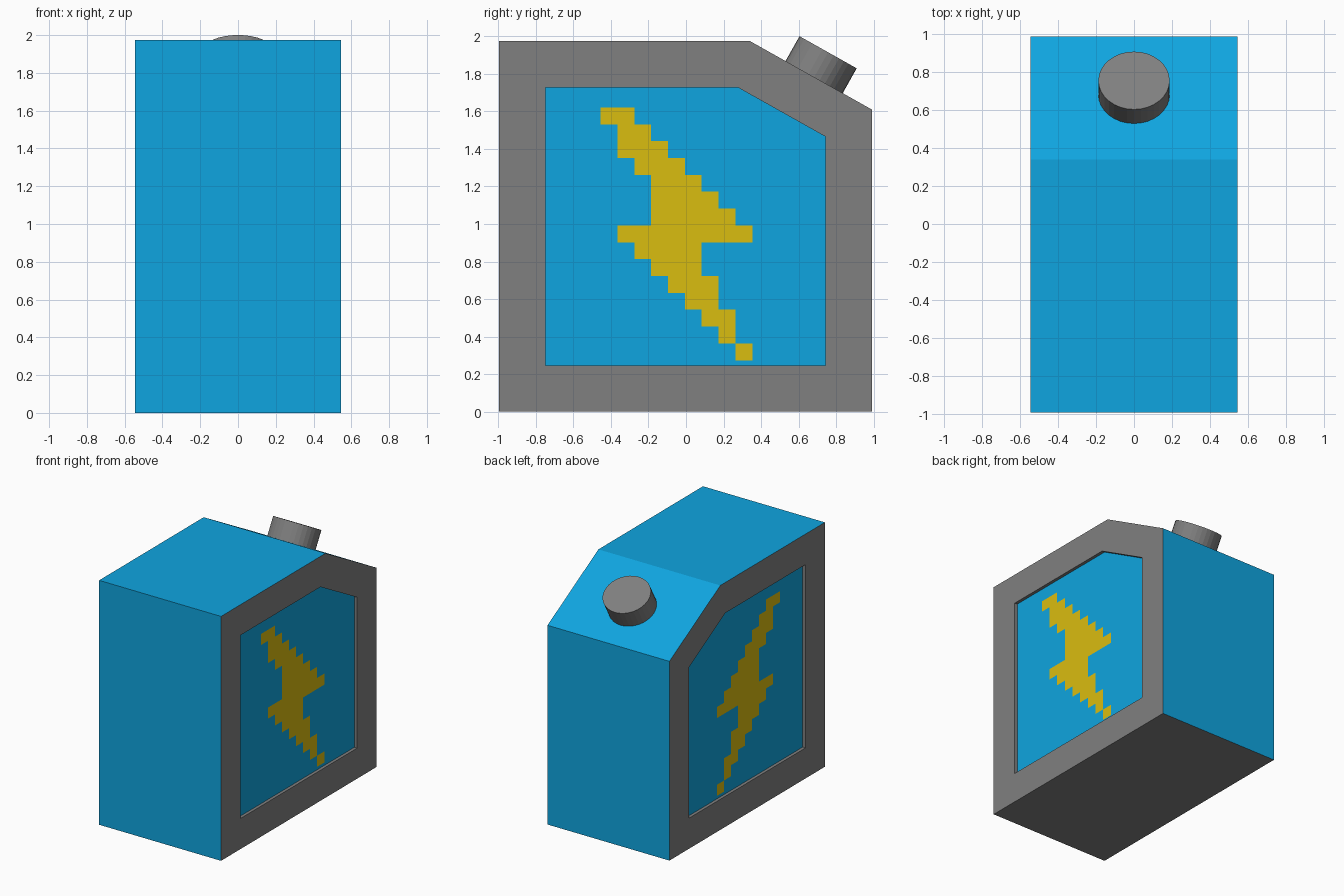
import bpy, bmesh, math
from mathutils import Matrix, Vector

if "Cube" in bpy.data.objects:
    bpy.data.objects.remove(bpy.data.objects["Cube"])


def material(name, rgb):
    m = bpy.data.materials.new(name)
    m.diffuse_color = (*rgb, 1)
    m.use_nodes = True
    m.node_tree.nodes["Principled BSDF"].inputs["Base Color"].default_value = m.diffuse_color
    return m


blue = material("can blue", (0.0048, 0.376, 0.745))
grey = material("frame grey", (0.216, 0.216, 0.216))
yellow = material("bolt yellow", (0.70, 0.51, 0.005))

HALF, BORDER, DEPTH = 0.545, 0.247, 0.025


def finish(bm, name, *mats):
    me = bpy.data.meshes.new(name)
    bm.to_mesh(me)
    bm.free()
    for m in mats:
        me.materials.append(m)
    ob = bpy.data.objects.new(name, me)
    bpy.context.collection.objects.link(ob)
    return ob


# Can body: side profile extruded across x
profile = [(-0.995, 0), (0.99, 0), (0.99, 1.61), (0.34, 1.975), (-0.995, 1.975)]
bm = bmesh.new()
face = bm.faces.new([bm.verts.new((-HALF, y, z)) for y, z in profile])
ext = bmesh.ops.extrude_face_region(bm, geom=[face], use_keep_orig=True)
bmesh.ops.translate(bm, vec=(2 * HALF, 0, 0),
                    verts=[v for v in ext["geom"] if isinstance(v, bmesh.types.BMVert)])
bmesh.ops.recalc_face_normals(bm, faces=bm.faces)
bm.normal_update()

# Grey base and side frames, with recessed blue panels
sides = [f for f in bm.faces if abs(f.normal.x) > 0.9]
for f in bm.faces:
    f.material_index = 1 if f in sides or f.normal.z < -0.9 else 0
bmesh.ops.inset_individual(bm, faces=sides, thickness=BORDER, use_even_offset=True)
for f in sides:
    inward = Vector((-math.copysign(DEPTH, f.calc_center_median().x), 0, 0))
    panel = bmesh.ops.extrude_discrete_faces(bm, faces=[f])["faces"][0]
    bmesh.ops.translate(bm, vec=inward, verts=panel.verts)
    panel.material_index = 0
finish(bm, "can_body", blue, grey)

# Stepped lightning bolt on each panel: first and last column per row, top to bottom
rows = [(0, 2), (1, 3), (1, 4), (2, 5), (3, 6), (3, 7), (3, 8), (1, 9),
        (2, 6), (3, 6), (4, 7), (5, 7), (6, 8), (7, 8), (8, 9)]
CELL, Y0, Z0 = 0.0898, -0.455, 1.621
for side, label in ((1, "right"), (-1, "left")):
    bm = bmesh.new()
    x = side * (HALF - DEPTH + 0.004)
    for r, (a, b) in enumerate(rows):
        for c in range(a, b):
            corners = [(c, r + 1), (c + 1, r + 1), (c + 1, r), (c, r)][::side]
            bm.faces.new([bm.verts.new((x, Y0 + i * CELL, Z0 - j * CELL)) for i, j in corners])
    bmesh.ops.remove_doubles(bm, verts=bm.verts, dist=0.001)
    finish(bm, "bolt_" + label, yellow)

# Filler cap standing square on the sloped shoulder
bm = bmesh.new()
bmesh.ops.create_cone(bm, cap_ends=True, segments=32, radius1=0.188, radius2=0.188, depth=0.19)
bmesh.ops.scale(bm, vec=(1, 0.93, 1), verts=bm.verts)
tilt = math.atan2(1.975 - 1.61, 0.99 - 0.34)
normal = Vector((0, math.sin(tilt), math.cos(tilt)))
top = Vector((0, 0.757, 1.915))
bmesh.ops.transform(bm, verts=bm.verts,
                    matrix=Matrix.Translation(top - normal * 0.095) @ Matrix.Rotation(-tilt, 4, 'X'))
finish(bm, "filler_cap", grey)
